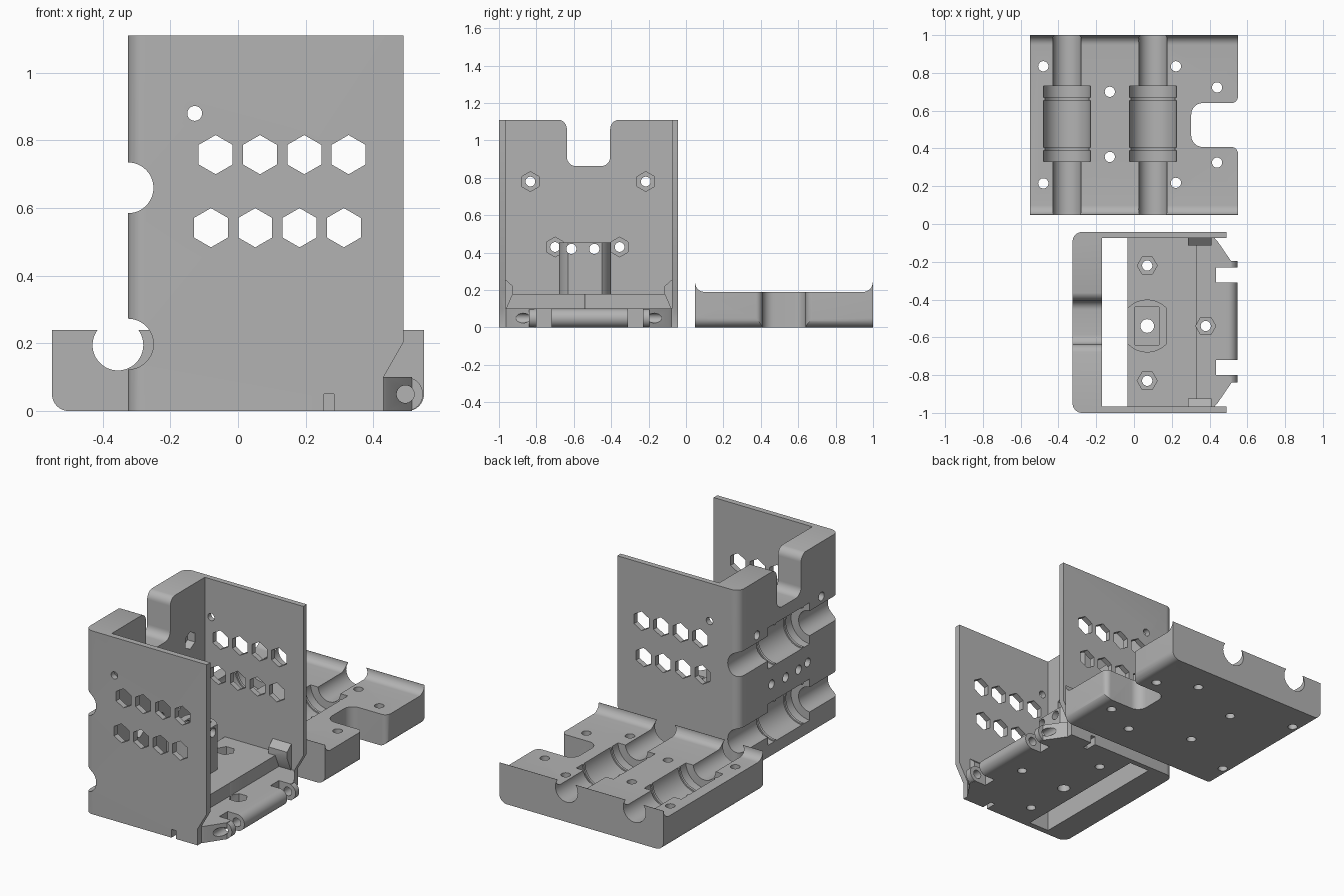
import bpy
import bmesh
import math
from mathutils import Vector

if "Cube" in bpy.data.objects:
    bpy.data.objects.remove(bpy.data.objects["Cube"])

grey = bpy.data.materials.new("plain_grey")
grey.use_nodes = True
TONE = (0.45, 0.45, 0.45, 1)
grey.diffuse_color = TONE
grey.node_tree.nodes["Principled BSDF"].inputs["Base Color"].default_value = TONE


def rounded(points, steps=8):
    """Outline with an optional corner radius as third value."""
    out = []
    for i, p in enumerate(points):
        c = Vector(p[:2])
        if len(p) < 3:
            out.append(c)
            continue
        a = (Vector(points[i - 1][:2]) - c).normalized()
        b = (Vector(points[(i + 1) % len(points)][:2]) - c).normalized()
        for k in range(steps + 1):
            t = k / steps * math.pi / 2
            out.append(c + p[2] * (a * (1 - math.sin(t)) + b * (1 - math.cos(t))))
    return out


def prism(name, axis, points, lo, hi):
    """Extrude an outline along an axis; the outline uses the other two in order."""
    place = {"x": lambda u, v, w: (w, u, v),
             "y": lambda u, v, w: (u, w, v),
             "z": lambda u, v, w: (u, v, w)}[axis]
    bm = bmesh.new()
    pts = rounded(points)
    low = [bm.verts.new(place(p[0], p[1], lo)) for p in pts]
    high = [bm.verts.new(place(p[0], p[1], hi)) for p in pts]
    bm.faces.new(low)
    bm.faces.new(high)
    for i in range(len(pts)):
        j = (i + 1) % len(pts)
        bm.faces.new((low[i], low[j], high[j], high[i]))
    bmesh.ops.recalc_face_normals(bm, faces=bm.faces)
    mesh = bpy.data.meshes.new(name)
    bm.to_mesh(mesh)
    bm.free()
    mesh.materials.append(grey)
    ob = bpy.data.objects.new(name, mesh)
    bpy.context.collection.objects.link(ob)
    return ob


def rod(axis, u, v, r, lo, hi, sides=32, turn=0.0):
    ring = [(u + r * math.cos(turn + k * math.tau / sides),
             v + r * math.sin(turn + k * math.tau / sides)) for k in range(sides)]
    return prism("tool", axis, ring, lo, hi)


def block(x0, x1, y0, y1, z0, z1):
    return prism("tool", "z", [(x0, y0), (x1, y0), (x1, y1), (x0, y1)], z0, z1)


def combine(target, tool, how="DIFFERENCE"):
    mod = target.modifiers.new("cut", "BOOLEAN")
    mod.operation = how
    mod.solver = "EXACT"
    mod.object = tool
    bpy.ops.object.select_all(action="DESELECT")
    bpy.context.view_layer.objects.active = target
    target.select_set(True)
    bpy.ops.object.modifier_apply(modifier=mod.name)
    bpy.data.objects.remove(tool)


def bearing_seat(target, u, v, mid):
    """Rod channel along y with a wider, ringed bearing pocket."""
    combine(target, rod("y", u, v, 0.075, mid - 0.6, mid + 0.6, 48))
    combine(target, rod("y", u, v, 0.117, mid - 0.19, mid + 0.19, 48))
    for a, b in ((-0.2, -0.14), (-0.125, 0.125), (0.14, 0.2)):
        combine(target, rod("y", u, v, 0.125, mid + a, mid + b, 48))


MID = -0.52     # carriage centre in y
BOSS = -0.54    # boss centre in y

# Carriage: back plate and two side walls
body = prism("carriage_body", "z", [
    (-0.325, -1, 0.05), (0.49, -1), (0.49, -0.965), (-0.17, -0.965),
    (-0.17, -0.075), (0.49, -0.075), (0.49, -0.042), (-0.325, -0.042, 0.05)], 0, 1.11)
combine(body, prism("tool", "y", [(0.43, -0.1), (0.43, 0.1), (0.49, 0.205),
                                  (0.6, 0.205), (0.6, -0.1)], -1.1, 0.1))

# Floor and hinge lip
combine(body, block(-0.035, 0.33, -0.98, -0.06, 0, 0.18), "UNION")
combine(body, block(0.32, 0.43, -0.98, -0.06, 0, 0.1), "UNION")
lip = prism("tool", "y", [(0.4, 0), (0.547, 0, 0.05), (0.547, 0.1, 0.05), (0.4, 0.1)],
            -0.84, -0.195)
combine(body, lip, "UNION")
for s in (-1, 1):
    edge = MID + s * 0.322
    gusset = prism("tool", "z", [(0.42, edge - s * 0.03), (0.42, edge + s * 0.13),
                                 (0.44, edge + s * 0.11), (0.515, edge),
                                 (0.515, edge - s * 0.03)], 0, 0.1)
    combine(body, gusset, "UNION")
    # Small catch on the inside of each wall
    wall = MID + s * 0.45
    catch = prism("tool", "x", [(wall, 0.26), (wall - s * 0.045, 0.22),
                                (wall - s * 0.045, 0.18), (wall - s * 0.01, 0.1),
                                (wall, 0.1)], 0.285, 0.41)
    combine(body, catch, "UNION")
for y in (-0.76, -0.27):
    combine(body, block(0.435, 0.7, y - 0.04, y + 0.04, -0.1, 0.3))
combine(body, rod("y", 0.495, 0.05, 0.026, -0.95, -0.08))

# Mounting boss with flattened front and back
boss = rod("z", 0.07, BOSS, 0.14, 0.1, 0.455, 48)
combine(boss, block(-0.035, 0.175, -0.8, -0.3, 0, 0.6), "INTERSECT")
combine(body, boss, "UNION")
combine(body, block(0.005, 0.132, BOSS - 0.1, BOSS + 0.1, 0.36, 0.6))
combine(body, rod("z", 0.07, BOSS, 0.036, -0.1, 0.6))
for y in (-0.613, -0.49):
    combine(body, rod("x", y, 0.42, 0.027, -0.5, 0.5))

# Bearing seats in the back
for z in (0.198, 0.66):
    bearing_seat(body, -0.325, z, MID)

# Top notch of the back plate
combine(body, prism("tool", "x", [
    (-0.75, 1.3), (-0.75, 1.111), (-0.637, 1.111, 0.05), (-0.637, 0.862, 0.05),
    (-0.405, 0.862, 0.05), (-0.405, 1.111, 0.05), (-0.3, 1.111), (-0.3, 1.3)], -0.5, 0))

# Screw holes with nut pockets in the back plate and floor
for y, z in ((-0.832, 0.78), (-0.215, 0.78), (-0.7, 0.43), (-0.355, 0.43)):
    combine(body, rod("x", y, z, 0.026, -0.5, -0.1))
    combine(body, rod("x", y, z, 0.053, -0.22, -0.1, 6, math.pi / 6))
for x, y, top in ((0.07, -0.22, 0.18), (0.07, -0.83, 0.18), (0.38, BOSS, 0.1)):
    combine(body, rod("z", x, y, 0.027, -0.1, 0.3))
    combine(body, rod("z", x, y, 0.053, top - 0.05, 0.3, 6))

# Hexagonal vents and round hole through both walls
for z, start in ((0.758, -0.066), (0.542, -0.08)):
    for k in range(4):
        combine(body, rod("y", start + k * 0.131, z, 0.058, -1.1, 0.1, 6, math.pi / 6))
combine(body, rod("y", -0.128, 0.88, 0.022, -1.1, 0.1))

# Tie slots at the bottom of the walls
for y in (-1, -0.042):
    combine(body, block(0.255, 0.284, y - 0.07, y + 0.07, -0.1, 0.05))

# Clamp plate with a side notch
clamp = prism("clamp_plate", "z", [
    (-0.55, 0.047), (0.55, 0.047), (0.55, 0.408, 0.035), (0.303, 0.408, 0.06),
    (0.303, 0.64, 0.06), (0.55, 0.64, 0.035), (0.55, 1), (-0.55, 1)], 0, 0.24)
combine(clamp, prism("tool", "y", [(-0.55, 0, 0.05), (0.55, 0, 0.05), (0.55, 0.4),
                                   (-0.55, 0.4)], 0, 1.1), "INTERSECT")
combine(clamp, prism("tool", "x", [(0.049, 0.19, 0.05), (0.998, 0.19, 0.05),
                                   (0.998, 0.4), (0.049, 0.4)], -1, 1))
for x in (-0.355, 0.1):
    bearing_seat(clamp, x, 0.195, 0.53)
for x, ys in ((-0.48, (0.215, 0.835)), (-0.128, (0.355, 0.7)),
              (0.222, (0.218, 0.835)), (0.44, (0.325, 0.723))):
    for y in ys:
        combine(clamp, rod("z", x, y, 0.027, -0.1, 0.4))

# Smooth curved faces, keep edges sharp
for ob in (body, clamp):
    bpy.ops.object.select_all(action="DESELECT")
    bpy.context.view_layer.objects.active = ob
    ob.select_set(True)
    bpy.ops.object.shade_smooth_by_angle(angle=math.radians(30))
